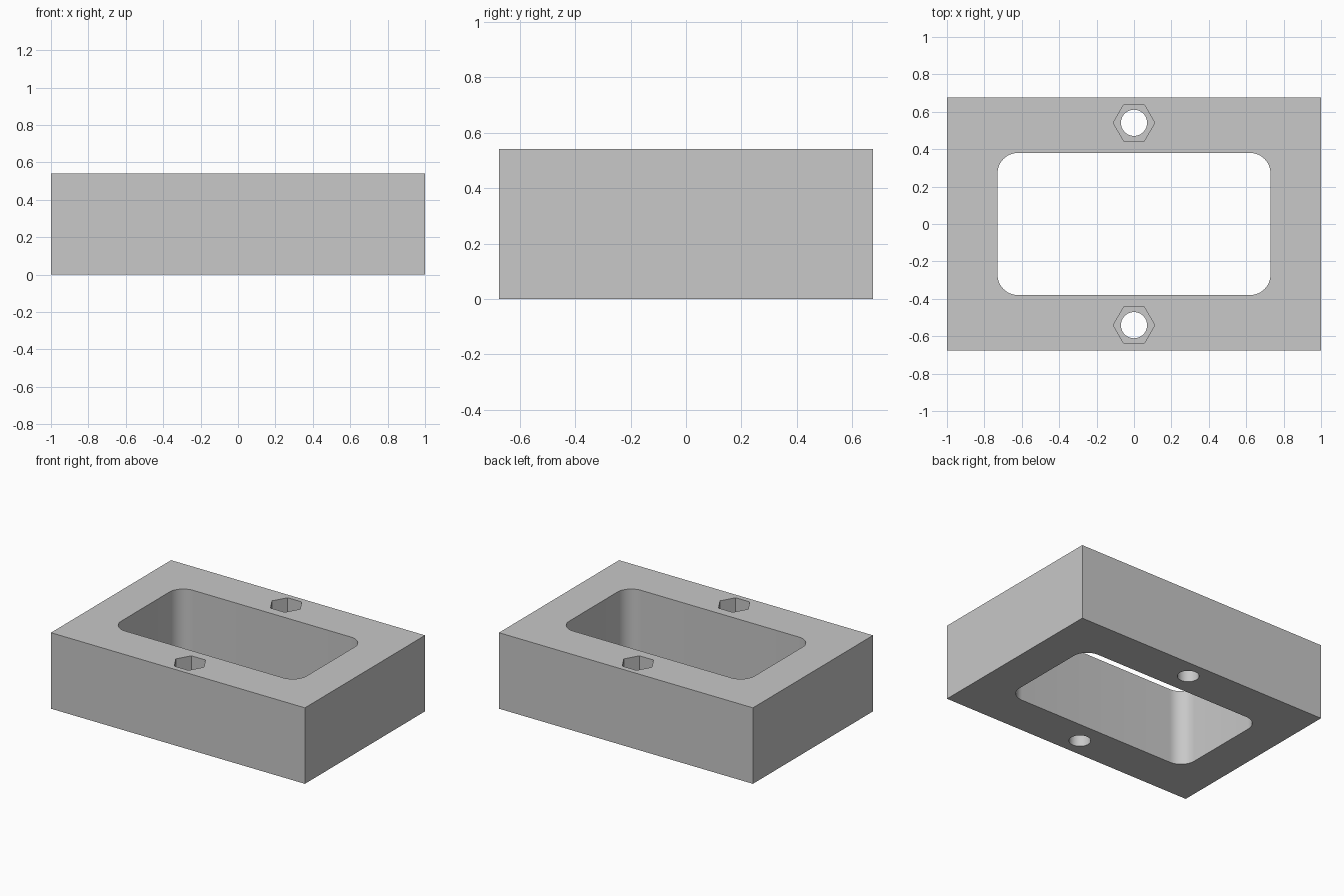
import bpy
import bmesh
import math
from mathutils import Matrix

cube = bpy.data.objects.get("Cube")
if cube:
    bpy.data.objects.remove(cube, do_unlink=True)

# Dimensions
LENGTH, WIDTH, HEIGHT = 2.0, 1.351, 0.541
WINDOW_X, WINDOW_Y, CORNER = 1.46, 0.76, 0.11
BOLT_Y, BOLT_RADIUS = 0.541, 0.07
NUT_RADIUS, NUT_DEPTH = 0.111, 0.22

# Single grey material
grey = bpy.data.materials.new("plain grey")
grey.use_nodes = True
colour = (0.58, 0.58, 0.58, 1)
grey.diffuse_color = colour
grey.node_tree.nodes["Principled BSDF"].inputs["Base Color"].default_value = colour


def add_object(name, bm):
    mesh = bpy.data.meshes.new(name)
    bm.to_mesh(mesh)
    bm.free()
    mesh.materials.append(grey)
    obj = bpy.data.objects.new(name, mesh)
    bpy.context.collection.objects.link(obj)
    return obj


def box(name, size, z, corner=0):
    bm = bmesh.new()
    bmesh.ops.create_cube(bm, size=1, matrix=Matrix.Translation((0, 0, z)) @ Matrix.Diagonal((*size, 1)))
    if corner:
        upright = [e for e in bm.edges if abs(e.verts[0].co.z - e.verts[1].co.z) > size[2] / 2]
        bmesh.ops.bevel(bm, geom=upright, offset=corner, segments=12, profile=0.5, affect='EDGES')
    return add_object(name, bm)


def prism(name, sides, radius, y, bottom, top):
    bm = bmesh.new()
    bmesh.ops.create_cone(bm, cap_ends=True, segments=sides, radius1=radius, radius2=radius,
                          depth=top - bottom,
                          matrix=Matrix.Translation((0, y, (bottom + top) / 2))
                          @ Matrix.Rotation(math.pi / 2, 4, 'Z'))
    return add_object(name, bm)


# Solid block
block = box("frame_block", (LENGTH, WIDTH, HEIGHT), HEIGHT / 2)

# Window, bolt holes and hexagonal nut pockets
cutters = [box("window_cutter", (WINDOW_X, WINDOW_Y, HEIGHT * 2), HEIGHT / 2, CORNER)]
for side, y in (("front", -BOLT_Y), ("back", BOLT_Y)):
    cutters.append(prism(side + "_bolt_cutter", 48, BOLT_RADIUS, y, -0.1, HEIGHT + 0.1))
    cutters.append(prism(side + "_nut_cutter", 6, NUT_RADIUS, y, HEIGHT - NUT_DEPTH, HEIGHT + 0.2))

bpy.ops.object.select_all(action='DESELECT')
bpy.context.view_layer.objects.active = block
block.select_set(True)
for cutter in cutters:
    cutter.hide_render = True
    cut = block.modifiers.new(cutter.name, 'BOOLEAN')
    cut.operation = 'DIFFERENCE'
    cut.solver = 'EXACT'
    cut.object = cutter
    bpy.ops.object.modifier_apply(modifier=cut.name)
    bpy.data.objects.remove(cutter, do_unlink=True)

# Smooth round walls, crisp edges
bpy.ops.object.shade_smooth_by_angle(angle=math.radians(30))
